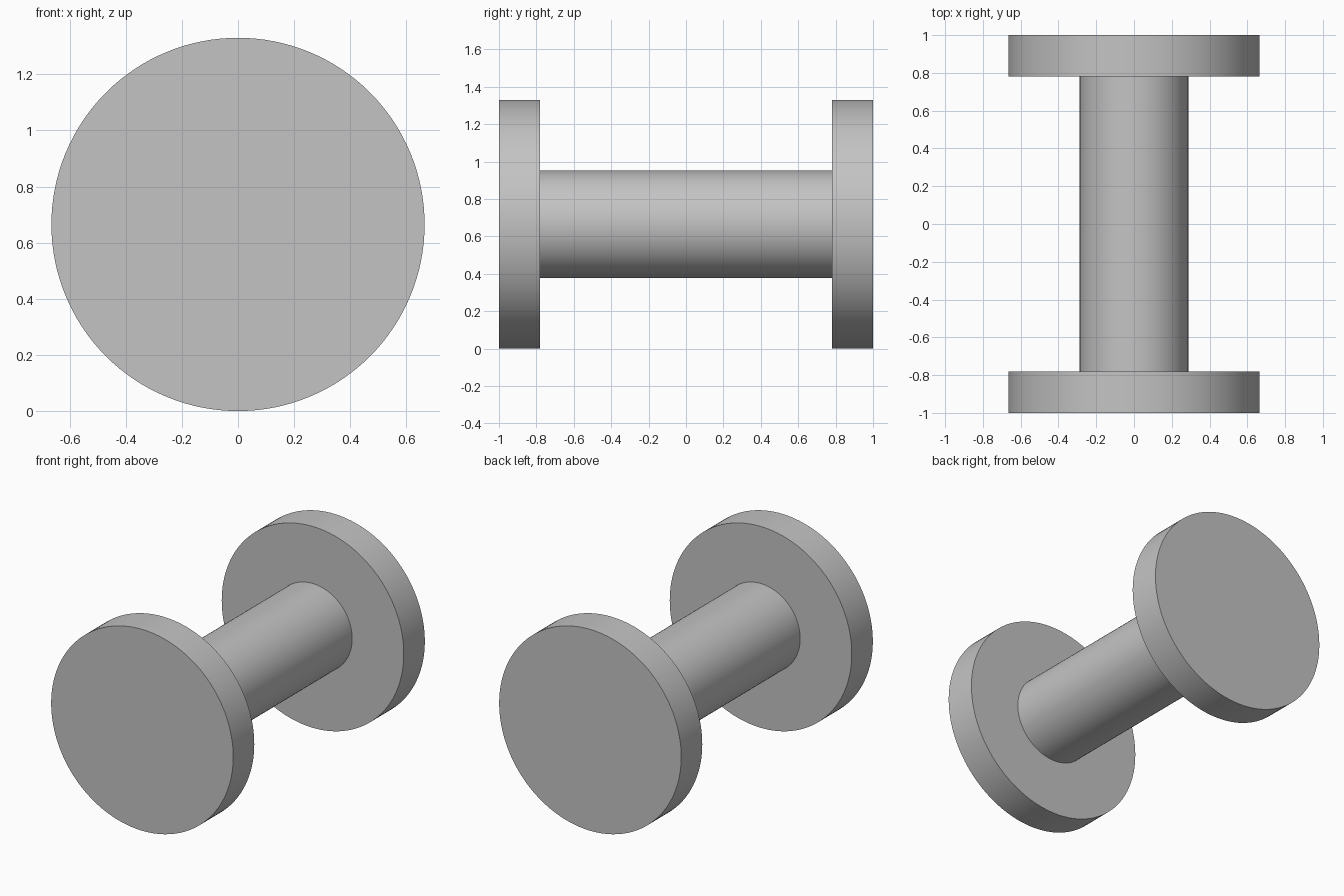
import bpy
import math

if "Cube" in bpy.data.objects:
    bpy.data.objects.remove(bpy.data.objects["Cube"], do_unlink=True)

# Single plain grey
grey = bpy.data.materials.new("plain_grey")
grey.use_nodes = True
colour = (0.55, 0.55, 0.55, 1)
grey.diffuse_color = colour
grey.node_tree.nodes["Principled BSDF"].inputs["Base Color"].default_value = colour

RADIUS = 0.665       # flange radius, also the axle height
SHAFT = 0.288        # shaft radius
THICK = 0.22         # flange thickness


def disc(name, radius, y_start, y_end):
    """Cylinder lying along y between two positions."""
    bpy.ops.mesh.primitive_cylinder_add(
        vertices=128, radius=radius, depth=y_end - y_start,
        location=(0, (y_start + y_end) / 2, RADIUS),
        rotation=(math.pi / 2, 0, 0))
    obj = bpy.context.object
    obj.name = name
    obj.data.materials.append(grey)
    bpy.ops.object.shade_smooth_by_angle(angle=math.radians(30))
    return obj


# Two flanges joined by a shaft
disc("front_flange", RADIUS, -1, -1 + THICK)
disc("back_flange", RADIUS, 1 - THICK, 1)
disc("shaft", SHAFT, -1 + THICK, 1 - THICK)
